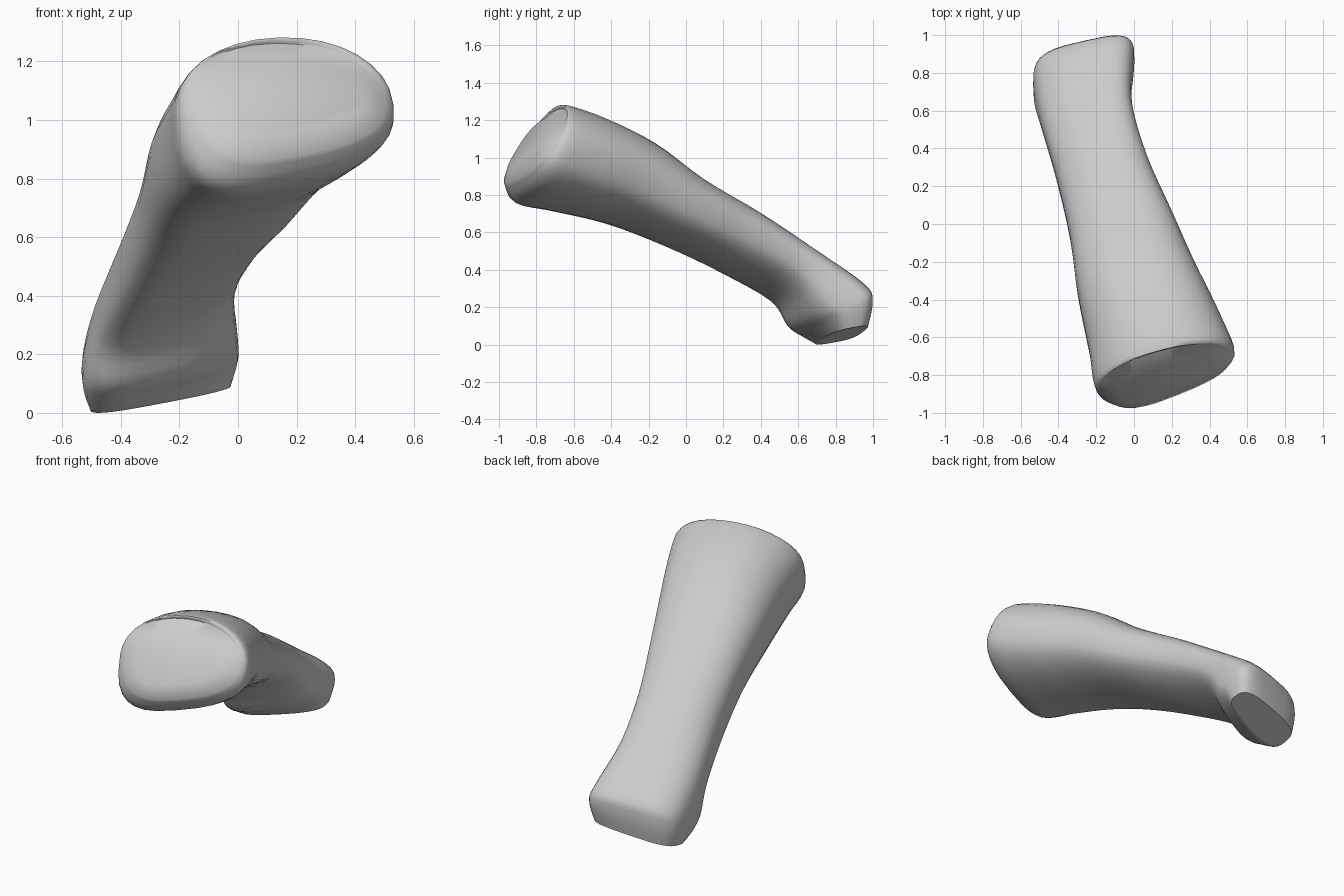
import bpy
import bmesh
import math
from mathutils import Vector

SIDES = 32     # points around each cross-section
STEPS = 4      # interpolated rings between stations
SLANT = .28    # how much the underside rises towards the left

# Remove the default cube
default_cube = bpy.data.objects.get("Cube")
if default_cube:
    bpy.data.objects.remove(default_cube, do_unlink=True)

# Stations along the bone: centre, half-width, half-height, squareness of the top
STATIONS = [
    ((.17, -.79, 1.08), (.33, .09, .01), (-.05, .12, .19), 2.1),   # wide joint face
    ((.16, -.75, 1.04), (.37, .10, .01), (-.02, .10, .25), 2.1),   # rim of the joint
    ((.10, -.55, .98), (.34, .10, -.01), (0, .10, .245), 2.2),
    ((.01, -.28, .88), (.31, .07, 0), (0, .10, .21), 2.3),         # shaft
    ((-.07, 0, .725), (.27, .06, .01), (0, .08, .17), 2.4),
    ((-.17, .30, .565), (.24, .05, .03), (0, .08, .145), 2.4),
    ((-.25, .58, .39), (.24, .05, .045), (0, .09, .115), 2.6),     # neck
    ((-.265, .76, .225), (.265, .06, .03), (0, .17, .095), 3.2),   # rounded far joint
    ((-.265, .82, .15), (.265, .06, .04), (0, .15, .07), 3.5),
    ((-.265, .84, .06), (.24, .05, .04), (0, .11, .02), 3.2),
]


def blend(a, b, c, d, t):
    """Smooth interpolation from b to c, guided by neighbours a and d."""
    return 0.5 * (2 * b + (c - a) * t + (2 * a - 5 * b + 4 * c - d) * t ** 2
                  + (3 * b - a - 3 * c + d) * t ** 3)


def power(value, exponent):
    return math.copysign(abs(value) ** exponent, value)


def section(centre, width, height, squareness):
    """Rounded D-shaped outline: domed above, flatter and slanted below."""
    points = []
    for i in range(SIDES):
        angle = math.tau * i / SIDES
        exponent = 2 / (squareness if math.sin(angle) >= 0 else 2.8)
        across = power(math.cos(angle), exponent)
        up = power(math.sin(angle), exponent)
        if up < 0:
            up *= 1 - SLANT * across
        points.append(centre + width * across + height * up)
    return points


def all_sections():
    stations = [(*map(Vector, s[:3]), s[3]) for s in STATIONS]
    last = len(stations) - 1
    for i in range(last):
        near = [stations[max(0, min(last, i + k))] for k in (-1, 0, 1, 2)]
        for step in range(STEPS):
            yield section(*[blend(*group, step / STEPS) for group in zip(*near)])
    yield section(*stations[last])


def build_bone():
    bm = bmesh.new()
    rings = [[bm.verts.new(p) for p in ring] for ring in all_sections()]

    # Skin between neighbouring rings
    for first, second in zip(rings, rings[1:]):
        for i in range(SIDES):
            j = (i + 1) % SIDES
            bm.faces.new((first[i], first[j], second[j], second[i]))

    # Closed ends, the wide joint face slightly domed
    caps = [bm.faces.new(rings[0]), bm.faces.new(rings[-1])]
    bmesh.ops.recalc_face_normals(bm, faces=bm.faces)
    for cap, border, dome in zip(caps, (.08, .02), (.03, 0)):
        bmesh.ops.inset_region(bm, faces=[cap], thickness=border, depth=dome)

    # Stand the bone on the ground
    lowest = min(v.co.z for v in bm.verts)
    bmesh.ops.translate(bm, verts=bm.verts, vec=(0, 0, -lowest))

    mesh = bpy.data.meshes.new("finger_bone")
    bm.to_mesh(mesh)
    bm.free()
    bone = bpy.data.objects.new("finger_bone", mesh)
    bpy.context.collection.objects.link(bone)
    return bone


# Plain grey material
grey = bpy.data.materials.new("bone_grey")
grey.use_nodes = True
colour = (.6, .6, .6, 1)
grey.diffuse_color = colour
grey.node_tree.nodes["Principled BSDF"].inputs["Base Color"].default_value = colour

finger_bone = build_bone()
finger_bone.data.materials.append(grey)

# Smooth shading
bpy.ops.object.select_all(action="DESELECT")
finger_bone.select_set(True)
bpy.context.view_layer.objects.active = finger_bone
bpy.ops.object.shade_smooth_by_angle(angle=math.radians(60))
